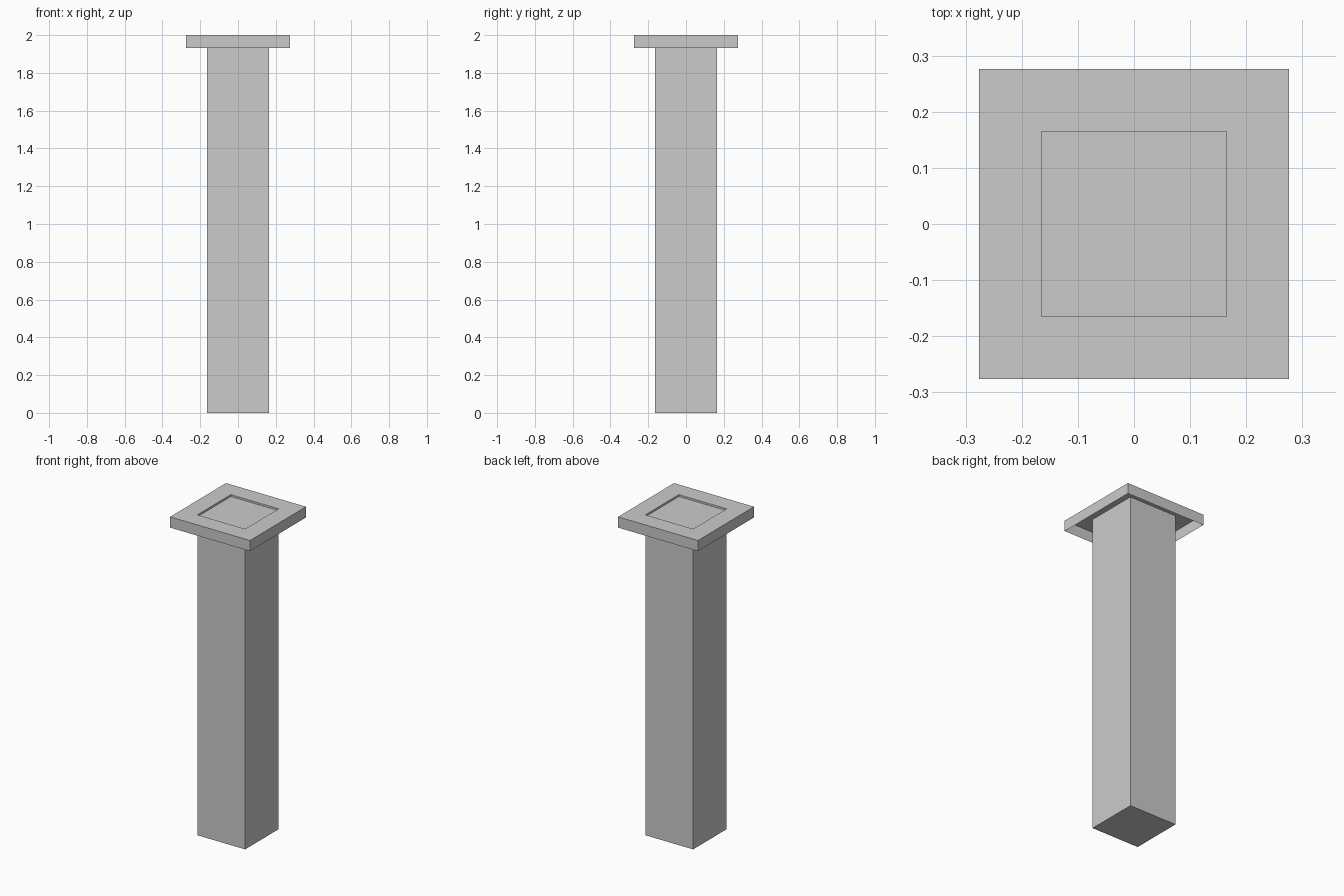
import bpy, bmesh
from mathutils import Matrix

if "Cube" in bpy.data.objects:
    bpy.data.objects.remove(bpy.data.objects["Cube"])

POST = 0.165      # half width of the post
CAP = 0.276       # half width of the cap
CAP_LOW = 1.933   # lower edge of the cap skirt
TOP = 2.0
RECESS = 0.012    # the post top sits just below the cap surface


def box(bm, half, z0, z1):
    m = Matrix.Translation((0, 0, (z0 + z1) / 2)) @ Matrix.Diagonal((2 * half, 2 * half, z1 - z0, 1))
    bmesh.ops.create_cube(bm, size=1, matrix=m)
    bm.normal_update()


def finish(bm, name):
    mesh = bpy.data.meshes.new(name)
    bm.to_mesh(mesh)
    bm.free()
    obj = bpy.data.objects.new(name, mesh)
    bpy.context.collection.objects.link(obj)
    return obj


# Square post, closed at both ends
bm = bmesh.new()
box(bm, POST, 0, TOP - RECESS)
finish(bm, "post")

# Thin cap: skirt open below, square opening around the post top
bm = bmesh.new()
box(bm, CAP, CAP_LOW, TOP)
bottom = [f for f in bm.faces if f.normal.z < -0.9]
top = [f for f in bm.faces if f.normal.z > 0.9]
bmesh.ops.delete(bm, geom=bottom, context='FACES')
bmesh.ops.inset_individual(bm, faces=top, thickness=CAP - POST, use_even_offset=True)
# Short lip of the opening down to the post top
lip = bmesh.ops.inset_individual(bm, faces=top, thickness=0, depth=0)
for v in top[0].verts:
    v.co.z = TOP - RECESS
bmesh.ops.delete(bm, geom=top, context='FACES')
finish(bm, "post_cap")
